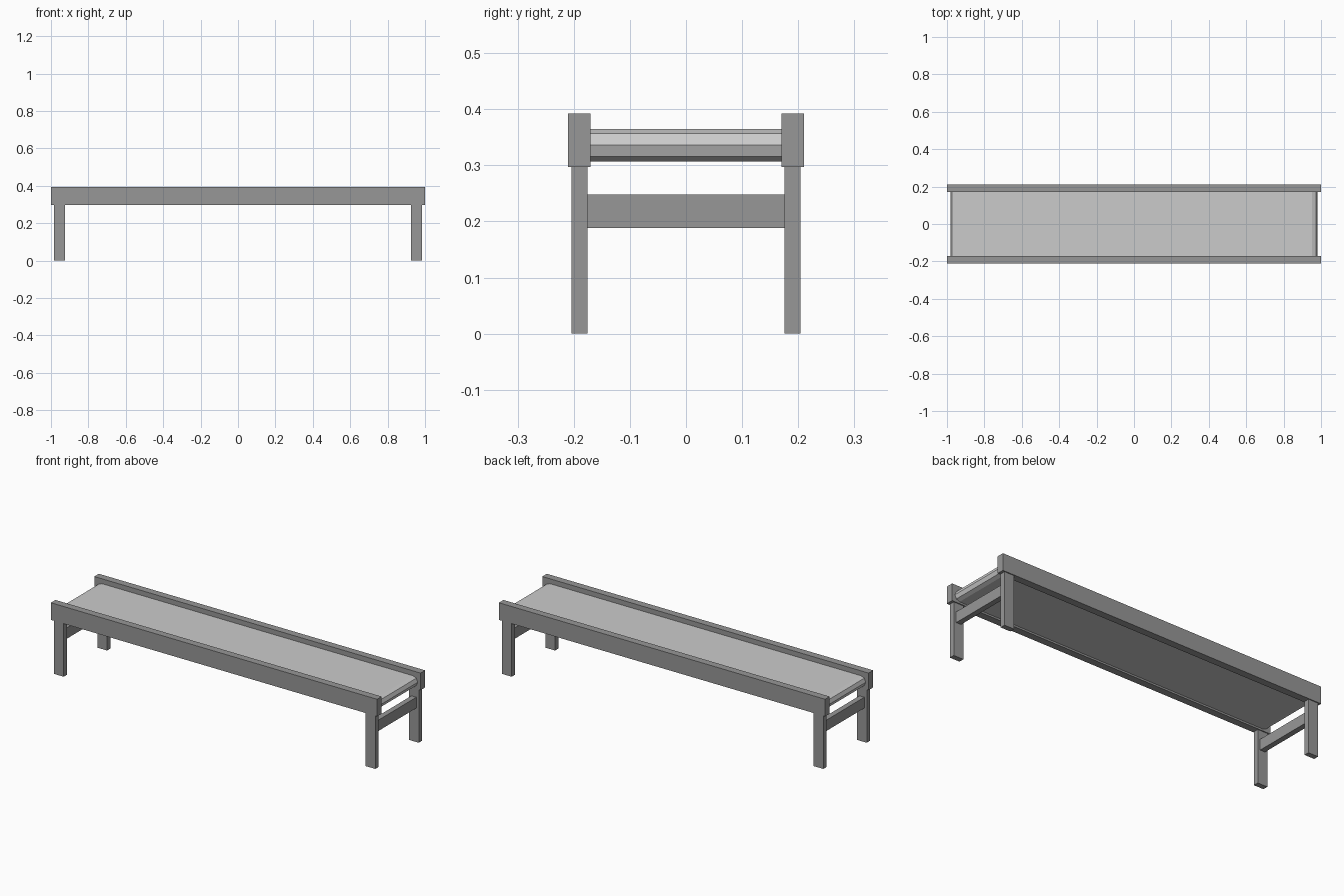
import bpy, bmesh, math

if "Cube" in bpy.data.objects:
    bpy.data.objects.remove(bpy.data.objects["Cube"])


def material(name, value):
    m = bpy.data.materials.new(name)
    m.diffuse_color = (value, value, value, 1)
    m.use_nodes = True
    m.node_tree.nodes["Principled BSDF"].inputs["Base Color"].default_value = m.diffuse_color
    return m


frame_grey = material("frame_grey", 0.31)
belt_grey = material("belt_grey", 0.60)


def finish(name, bm, mat):
    bmesh.ops.recalc_face_normals(bm, faces=bm.faces)
    mesh = bpy.data.meshes.new(name)
    bm.to_mesh(mesh)
    bm.free()
    mesh.materials.append(mat)
    obj = bpy.data.objects.new(name, mesh)
    bpy.context.collection.objects.link(obj)
    return obj


def box(name, centre, size, mat):
    bm = bmesh.new()
    bmesh.ops.create_cube(bm, size=1)
    for v in bm.verts:
        v.co = [c + s * p for c, s, p in zip(centre, size, v.co)]
    return finish(name, bm, mat)


# Side rails
for side, y in (("front", -0.19), ("back", 0.19)):
    box(side + "_rail", (0, y, 0.3445), (2.0, 0.04, 0.095), frame_grey)

# Legs and the crossbar joining each pair
for end, x in (("left", -0.955), ("right", 0.955)):
    for side, y in (("front", -0.19), ("back", 0.19)):
        box(f"{end}_{side}_leg", (x, y, 0.149), (0.06, 0.029, 0.298), frame_grey)
    box(end + "_crossbar", (x, 0, 0.218), (0.03, 0.352, 0.06), frame_grey)

# Belt: long loop profile with faceted round ends, extruded across the width
radius, mid_z, end_x, half_width = 0.029, 0.336, 0.953, 0.17
bm = bmesh.new()
profile = []
for sign, start in ((1, -90), (-1, 90)):
    for i in range(5):
        a = math.radians(start + 45 * i)
        profile.append(bm.verts.new((sign * end_x + radius * math.cos(a),
                                     -half_width,
                                     mid_z + radius * math.sin(a))))
face = bm.faces.new(profile)
extruded = bmesh.ops.extrude_face_region(bm, geom=[face], use_keep_orig=True)
for v in extruded["geom"]:
    if isinstance(v, bmesh.types.BMVert):
        v.co.y = half_width
finish("belt", bm, belt_grey)
